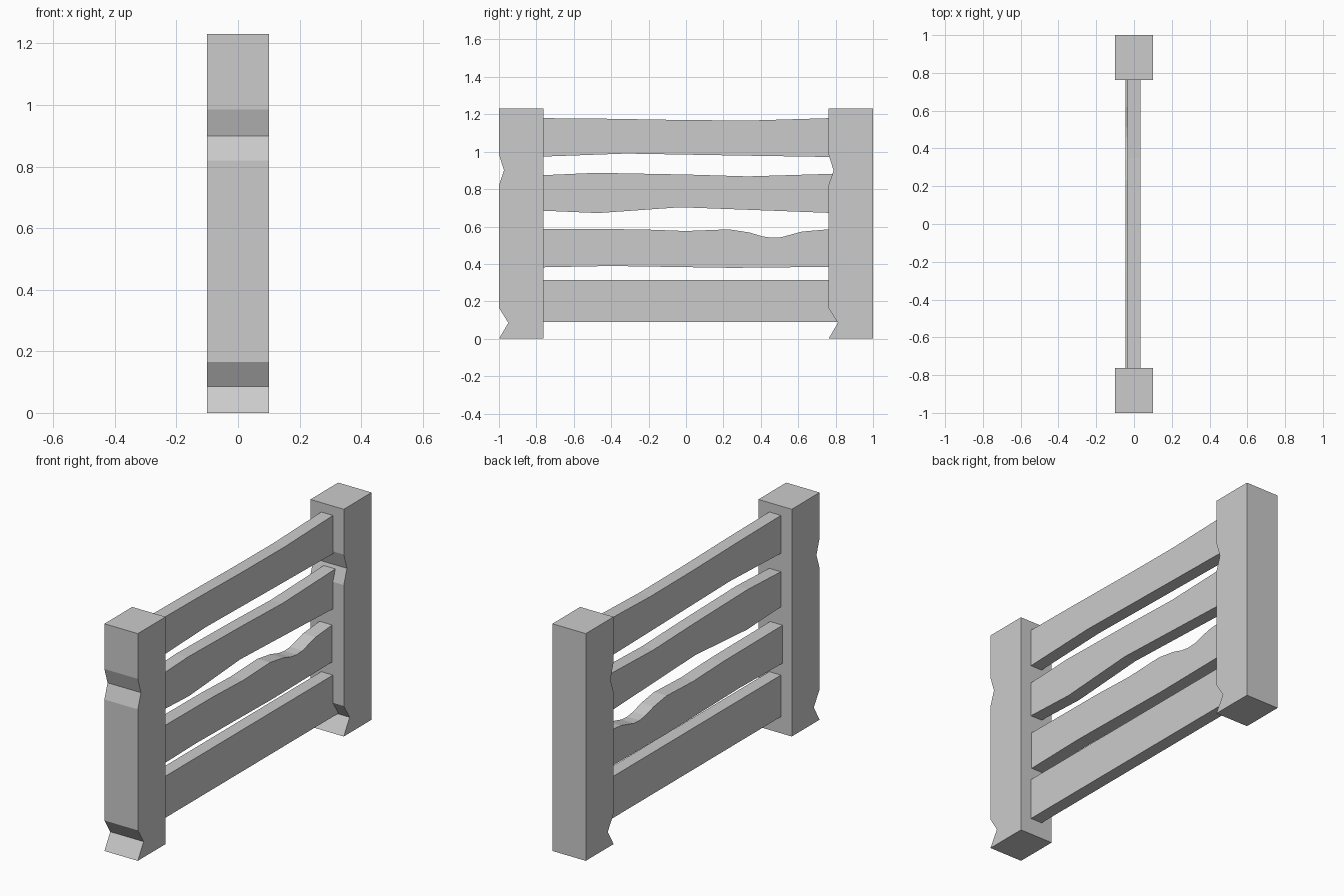
import bpy
import bmesh

cube = bpy.data.objects.get("Cube")
if cube:
    bpy.data.objects.remove(cube, do_unlink=True)

grey = bpy.data.materials.new("plain grey")
grey.use_nodes = True
colour = (0.6, 0.6, 0.6, 1)
grey.diffuse_color = colour
grey.node_tree.nodes["Principled BSDF"].inputs["Base Color"].default_value = colour


def extrude_profile(name, outline, x0, x1):
    """Extrude a closed (y, z) outline along x."""
    bm = bmesh.new()
    face = bm.faces.new([bm.verts.new((x0, y, z)) for y, z in outline])
    moved = bmesh.ops.extrude_face_region(bm, geom=[face])["geom"]
    verts = [v for v in moved if isinstance(v, bmesh.types.BMVert)]
    bmesh.ops.translate(bm, verts=verts, vec=(x1 - x0, 0, 0))
    bmesh.ops.recalc_face_normals(bm, faces=bm.faces)
    mesh = bpy.data.meshes.new(name)
    bm.to_mesh(mesh)
    bm.free()
    mesh.materials.append(grey)
    obj = bpy.data.objects.new(name, mesh)
    bpy.context.collection.objects.link(obj)
    return obj


# Posts, each with two notches hewn in the front face
NOTCHED_EDGE = [(0, 0), (0.05, 0.085), (0, 0.165), (0, 0.82),
                (0.027, 0.9), (0, 0.985), (0, 1.23)]
WIDTH = 0.238
for name, y in (("front_post", -1), ("back_post", 1 - WIDTH)):
    outline = [(y + d, z) for d, z in NOTCHED_EDGE]
    outline += [(y + WIDTH, 1.23), (y + WIDTH, 0)]
    extrude_profile(name, outline, -0.1, 0.1)

# Rails: uneven top and bottom edges, ends sunk into the posts
END = 0.82


def rail(name, top, bottom, x0=-0.035, x1=0.035):
    outline = bottom + top[::-1]
    extrude_profile(name, outline, x0, x1)


rail("top_rail",
     [(-END, 1.18), (-0.4, 1.176), (0, 1.169), (0.35, 1.167), (END, 1.181)],
     [(-END, 0.972), (-0.32, 0.99), (0.25, 0.98), (END, 0.971)])
rail("upper_rail",
     [(-END, 0.872), (-0.48, 0.887), (0, 0.878), (0.33, 0.868), (END, 0.883)],
     [(-END, 0.687), (-0.47, 0.672), (-0.03, 0.703), (0.4, 0.687), (END, 0.671)])
rail("lower_rail",
     [(-END, 0.588), (-0.25, 0.585), (0, 0.576), (0.23, 0.585),
      (0.34, 0.568), (0.41, 0.547), (0.46, 0.54), (0.51, 0.543),
      (0.62, 0.573), (END, 0.59)],
     [(-END, 0.381), (-0.4, 0.389), (0.25, 0.379), (END, 0.385)],
     -0.045, 0.03)
rail("bottom_rail",
     [(-END, 0.315), (END, 0.315)],
     [(-END, 0.09), (END, 0.09)])
